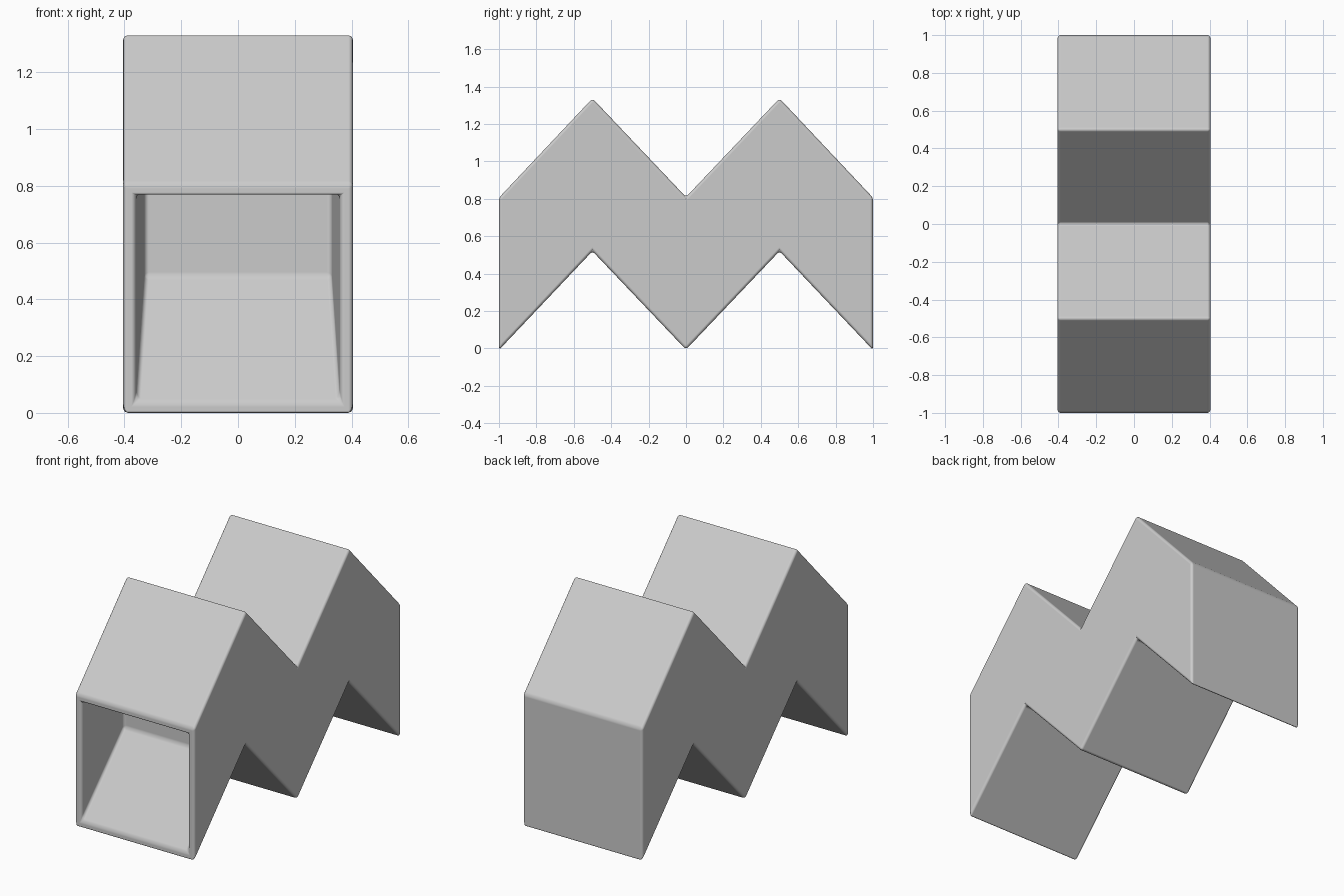
import bpy, bmesh

if "Cube" in bpy.data.objects:
    bpy.data.objects.remove(bpy.data.objects["Cube"])

HALF_W = 0.405

# Zigzag side profile (y, z): bottom front to back, then top back to front
bottom = [(-1, -0.008), (-0.5, 0.52), (0, -0.006), (0.5, 0.52), (1, -0.008)]
top = [(1, 0.806), (0.5, 1.337), (0, 0.81), (-0.5, 1.337), (-1, 0.806)]
profile = bottom + top

bm = bmesh.new()
left = [bm.verts.new((-HALF_W, y, z)) for y, z in profile]
right = [bm.verts.new((HALF_W, y, z)) for y, z in profile]
bm.faces.new(left)
bm.faces.new(right[::-1])
n = len(profile)
for i in range(n):
    j = (i + 1) % n
    face = bm.faces.new((left[i], right[i], right[j], left[j]))
    if i == n - 1:
        front = face
bmesh.ops.recalc_face_normals(bm, faces=bm.faces[:])

# Rim of the front opening
bmesh.ops.inset_region(bm, faces=[front], thickness=0.045, use_even_offset=True)

# Pocket: slopes up with the first leg, tapers and ends in an upright wall
wall = bmesh.ops.extrude_discrete_faces(bm, faces=[front])["faces"][0]
mid = wall.calc_center_median().z
for v in wall.verts:
    v.co = (0.33 if v.co.x > 0 else -0.33, -0.63, 1.14 if v.co.z > mid else 0.48)

mesh = bpy.data.meshes.new("zigzag_tube")
bm.to_mesh(mesh)
bm.free()
tube = bpy.data.objects.new("zigzag_tube", mesh)
bpy.context.collection.objects.link(tube)
bpy.context.view_layer.objects.active = tube
tube.select_set(True)
bpy.ops.object.shade_smooth()

# Softly rounded edges
bevel = tube.modifiers.new("soft_edges", "BEVEL")
bevel.width = 0.016
bevel.segments = 3
bevel.limit_method = "ANGLE"
bevel.angle_limit = 0.35
bevel.harden_normals = True
